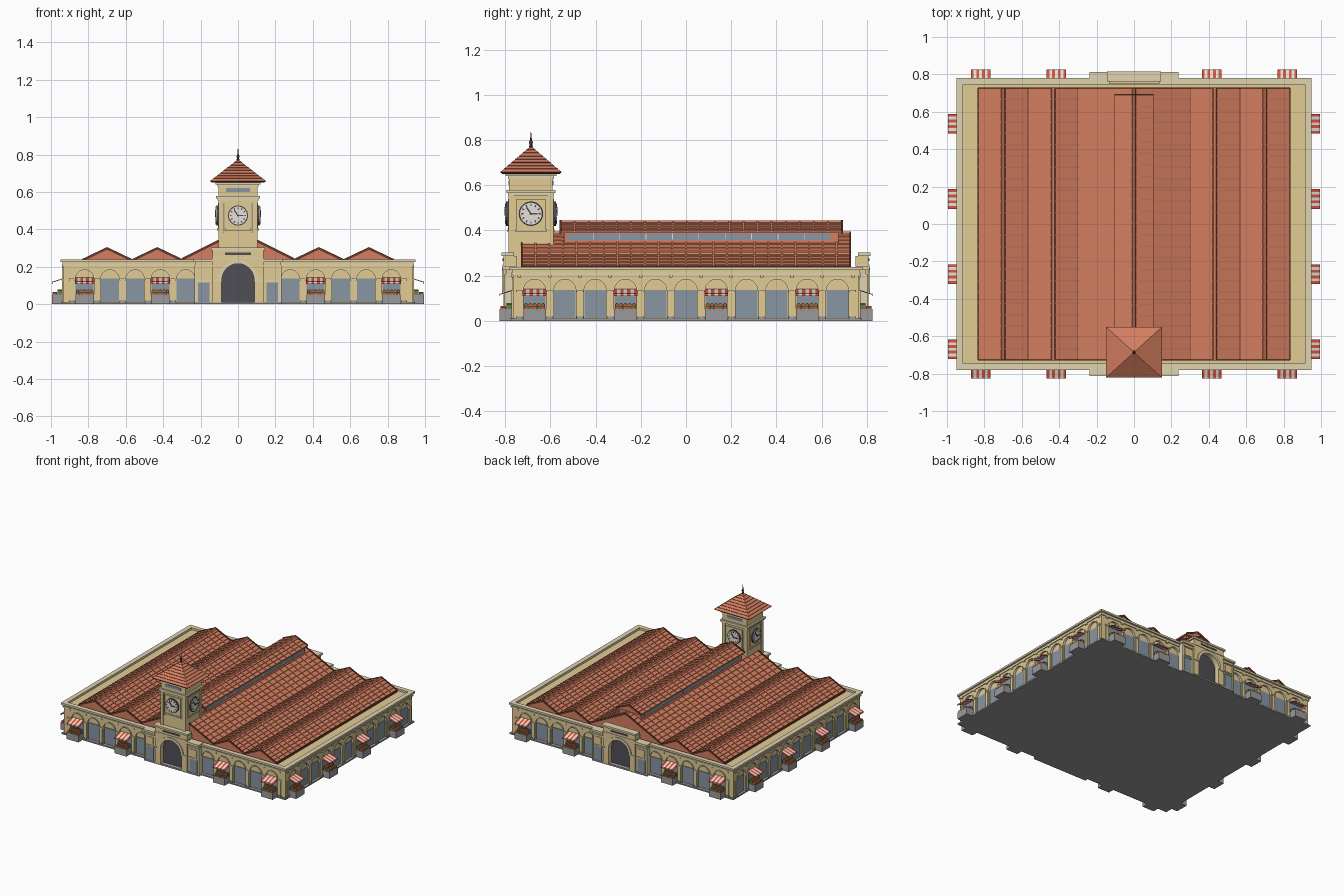
import bpy, bmesh, math
from mathutils import Matrix, Vector

if "Cube" in bpy.data.objects:
    bpy.data.objects.remove(bpy.data.objects["Cube"])


def material(name, rgb):
    m = bpy.data.materials.new(name)
    m.diffuse_color = [((c / 255 + 0.055) / 1.055) ** 2.4 for c in rgb] + [1]
    m.use_nodes = True
    m.node_tree.nodes["Principled BSDF"].inputs["Base Color"].default_value = m.diffuse_color
    return m


MATS = {n: material(n, c) for n, c in {
    "sand": (226, 204, 148), "pale_stone": (224, 212, 176), "terracotta": (212, 126, 96),
    "dark_brown": (104, 58, 44), "glass": (136, 150, 164), "charcoal": (78, 78, 86),
    "red": (216, 84, 66), "white": (242, 236, 224), "green": (100, 128, 62),
    "grey_stone": (154, 154, 156)}.items()}
PARTS = {}
I = Matrix.Identity(4)


def part(name, mat):
    return PARTS.setdefault(name, (bmesh.new(), mat))[0]


def prism(bm, pts, y0, y1, M=I):
    """Extrude an (x, z) outline from y0 to y1."""
    a = [bm.verts.new(M @ Vector((x, y0, z))) for x, z in pts]
    b = [bm.verts.new(M @ Vector((x, y1, z))) for x, z in pts]
    bm.faces.new(a)
    bm.faces.new(b[::-1])
    for i in range(len(a)):
        j = (i + 1) % len(a)
        bm.faces.new((a[i], b[i], b[j], a[j]))


def box(bm, x0, x1, y0, y1, z0, z1, M=I):
    prism(bm, [(x0, z0), (x1, z0), (x1, z1), (x0, z1)], y0, y1, M)


def frustum(bm, cy, a, z0, b, z1):
    lo, hi = [[bm.verts.new((sx * h[0], cy + sy * h[1], z)) for sx, sy in
               ((-1, -1), (1, -1), (1, 1), (-1, 1))] for h, z in ((a, z0), (b, z1))]
    bm.faces.new(lo)
    bm.faces.new(hi)
    for i in range(4):
        j = (i + 1) % 4
        bm.faces.new((lo[i], lo[j], hi[j], hi[i]))


def arc(u, z, r, n=14):
    return [(u - r * math.cos(math.pi * i / n), z + r * math.sin(math.pi * i / n))
            for i in range(n + 1)]


def arch_frame(bm, u, half, r, spring, top, y0, y1, M):
    prism(bm, [(u - half, 0.01), (u - r, 0.01)] + arc(u, spring, r) +
          [(u + r, 0.01), (u + half, 0.01), (u + half, top), (u - half, top)], y0, y1, M)


def arch_ring(bm, u, r0, r1, spring, y0, y1, M):
    prism(bm, arc(u, spring, r1) + arc(u, spring, r0)[::-1], y0, y1, M)


def turn(deg):
    return Matrix.Rotation(math.radians(deg), 4, 'Z')


# ground slab, plinth, wall core and flat deck
box(part("floor_slab", "grey_stone"), -0.945, 0.945, -0.778, 0.778, 0, 0.01)
box(part("wall_core", "sand"), -0.922, 0.922, -0.752, 0.752, 0.01, 0.222)


def stall(u, D, M):
    # nearly flat striped awning with valance
    k = 0.32
    S = M @ Matrix(((1, 0, 0, 0), (0, 1, 0, 0), (0, k, 1, k * D), (0, 0, 0, 1)))
    for i in range(7):
        x0 = u - 0.0525 + i * 0.015
        bm = part("awning_red_stripes", "red") if i % 2 == 0 else part("awning_white_stripes", "white")
        box(bm, x0, x0 + 0.015, -D - 0.058, -D + 0.01, 0.134, 0.138, S)
        box(bm, x0, x0 + 0.015, -D - 0.06, -D - 0.057, 0.109, 0.12, M)
    # counter with rows of produce crates
    box(part("stall_counter", "grey_stone"), u - 0.05, u + 0.05, -D - 0.06, -D, 0, 0.052, M)
    for i in range(5):
        for j in range(2):
            n = "green" if (i + j) % 2 else "red"
            x, y, z = u - 0.047 + i * 0.019, -D - 0.056 + j * 0.026, 0.06 + j * 0.012
            prism(part("produce_" + n, n), [(x, 0.05), (x + 0.018, 0.05), (x + 0.018, z),
                  (x + 0.013, z + 0.006), (x + 0.005, z + 0.006), (x, z)], y, y + 0.024, M)


def facade(deg, D, half, bays, pitch, stalls):
    M = turn(deg)
    for u in bays:
        arch_frame(part("arcade", "sand"), u, pitch / 2, 0.05, 0.135, 0.21, -D, -D + 0.016, M)
        arch_ring(part("arch_mouldings", "pale_stone"), u, 0.049, 0.056, 0.135, -D - 0.005, -D + 0.01, M)
        box(part("shop_windows", "glass"), u - 0.048, u + 0.048, -D + 0.008, -D + 0.015, 0.012, 0.136, M)
        for e in (-1, 1):
            x = u + e * pitch / 2
            box(part("pilasters", "sand"), x - 0.011, x + 0.011, -D - 0.006, -D + 0.01, 0.018, 0.13, M)
            box(part("pilaster_capitals", "pale_stone"), x - 0.016, x + 0.016, -D - 0.009, -D + 0.01, 0.127, 0.137, M)
            box(part("pilaster_feet", "grey_stone"), x - 0.015, x + 0.015, -D - 0.009, -D + 0.01, 0.005, 0.02, M)
            box(part("cornice_brackets", "sand"), x - 0.008, x + 0.008, -D - 0.007, -D + 0.01, 0.192, 0.206, M)
        if any(abs(u - s) < 0.01 for s in stalls):
            stall(u, D, M)
    # corner piers
    for e in (-1, 1):
        a, b = sorted((e * (max(bays) + pitch / 2), e * half))
        box(part("corner_piers", "sand"), a, b, -D, -D + 0.03, 0.01, 0.21, M)
    # cornice mouldings and parapet rim
    box(part("cornice", "pale_stone"), -half - 0.006, half + 0.006, -D - 0.006, -D + 0.03, 0.203, 0.214, M)
    box(part("cornice", "pale_stone"), -half - 0.015, half + 0.015, -D - 0.015, -D + 0.02, 0.224, 0.238, M)
    box(part("parapet", "sand"), -half - 0.002, half + 0.002, -D - 0.002, -D + 0.02, 0.214, 0.224, M)


front_bays = [s * (0.28 + 0.135 * i) for s in (-1, 1) for i in range(5)]
side_bays = [0.134 * (i - 5) for i in range(11)]
side_stalls = [-0.67, -0.268, 0.134, 0.536]
for deg in (0, 180):
    facade(deg, 0.765, 0.935, front_bays, 0.135, [-0.82, -0.415, 0.415, 0.82])
facade(90, 0.935, 0.765, side_bays, 0.134, side_stalls)
facade(270, 0.935, 0.765, side_bays, 0.134, [-s for s in side_stalls])


# entrance portals, front and back
for deg in (0, 180):
    M = turn(deg)
    box(part("portal_doors", "charcoal"), -0.1, 0.1, -0.772, -0.765, 0.01, 0.225, M)
    arch_frame(part("portal", "sand"), 0, 0.135, 0.088, 0.13, 0.288, -0.808, -0.75, M)
    arch_ring(part("portal_arch", "pale_stone"), 0, 0.086, 0.106, 0.13, -0.815, -0.80, M)
    box(part("portal_cornice", "pale_stone"), -0.145, 0.145, -0.816, -0.762, 0.288, 0.302, M)
    box(part("portal_cornice", "pale_stone"), -0.138, 0.138, -0.812, -0.762, 0.243, 0.25, M)
    box(part("portal_sign_panel", "charcoal"), -0.07, 0.07, -0.811, -0.806, 0.264, 0.276, M)
    box(part("portal_step", "grey_stone"), -0.233, 0.233, -0.803, -0.76, 0, 0.012, M)
    for e in (-1, 1):
        def wing(name, mat, a, b, y0, y1, z0, z1):
            a, b = sorted((e * a, e * b))
            box(part(name, mat), a, b, y0, y1, z0, z1, M)
        wing("portal_wings", "sand", 0.135, 0.23, -0.797, -0.75, 0.01, 0.226)
        wing("wing_cornice", "pale_stone", 0.135, 0.237, -0.812, -0.75, 0.226, 0.242)
        wing("wing_cornice", "pale_stone", 0.135, 0.233, -0.804, -0.75, 0.2, 0.208)
        wing("wing_doors", "glass", 0.153, 0.214, -0.801, -0.79, 0.012, 0.116)
        wing("wing_lintels", "pale_stone", 0.148, 0.219, -0.804, -0.79, 0.118, 0.128)
        wing("wing_panels", "sand", 0.156, 0.211, -0.801, -0.79, 0.138, 0.19)
        wing("wing_pilasters", "pale_stone", 0.221, 0.233, -0.803, -0.77, 0.01, 0.2)
        wing("portal_imposts", "pale_stone", 0.086, 0.137, -0.813, -0.8, 0.122, 0.132)


def gable_roof(name, x0, x1, z0, xr, zr, y0, y1, n, base):
    """Closed gable with stepped tile courses, ribs, ridge cap and dark verges."""
    bm, ribs, trim = part(name, "terracotta"), part("tile_ribs", "terracotta"), part("roof_trim", "dark_brown")
    halves = []
    for x in (x0, x1):
        pts = []
        for i in range(n):
            for t, lift in ((i / n, 0.004), ((i + 1) / n, 0)):
                pts.append((x + (xr - x) * t, z0 + (zr - z0) * t + lift))
        halves.append(pts)
    prism(bm, [(x0, base)] + halves[0] + halves[1][-2::-1] + [(x1, base)], y0, y1)
    m = int((y1 - y0) / 0.06)
    for x in (x0, x1):
        slope = [(x, z0), (xr, zr), (xr, zr + 0.006), (x, z0 + 0.006)]
        for i in range(1, m):
            y = y0 + (y1 - y0) * i / m
            prism(ribs, slope, y - 0.004, y + 0.004)
        band = [(x, z0 - 0.006), (xr, zr - 0.006), (xr, zr + 0.008), (x, z0 + 0.008)]
        for y in (y0, y1):
            prism(trim, band, y - 0.004, y + 0.004)
    prism(part("ridge_caps", "terracotta"), [(xr - 0.012, zr - 0.004), (xr + 0.012, zr - 0.004),
          (xr + 0.006, zr + 0.007), (xr - 0.006, zr + 0.007)], y0, y1)


# hall roofs: two small gables each side and a tall middle one with a lantern
for s in (-1, 1):
    for xr in (0.70, 0.432):
        gable_roof("side_hall_roof", s * xr - 0.134, s * xr + 0.134, 0.233, s * xr, 0.297, -0.727, 0.727, 5, 0.215)
    for xv in (0.566, 0.299, 0.833):
        box(part("valley_gutters", "dark_brown"), s * xv - 0.003, s * xv + 0.003, -0.727, 0.727, 0.22, 0.24)
gable_roof("main_hall_roof", -0.3, 0.3, 0.238, 0, 0.388, -0.727, 0.727, 9, 0.215)
box(part("lantern_walls", "terracotta"), -0.092, 0.092, -0.54, 0.675, 0.32, 0.394)
gable_roof("lantern_roof", -0.105, 0.105, 0.393, 0, 0.438, -0.555, 0.69, 4, 0.388)
for s in (-1, 1):
    for i in range(10):
        y = -0.525 + i * 0.1167
        a, b = sorted((s * 0.09, s * 0.097))
        box(part("lantern_windows", "glass"), a, b, y, y + 0.113, 0.358, 0.386)
        if i:
            box(part("lantern_mullions", "white"), a, b, y - 0.0035, y, 0.36, 0.386)

# clock tower shaft, belfry and cornices
CY = -0.686
frustum(part("tower_shaft", "sand"), CY, (0.1, 0.094), 0.22, (0.1, 0.094), 0.575)
frustum(part("tower_belfry", "sand"), CY, (0.104, 0.096), 0.575, (0.104, 0.096), 0.64)
for z0, z1, g in ((0.555, 0.565, 0.006), (0.565, 0.578, 0.013), (0.628, 0.64, 0.006), (0.64, 0.655, 0.016)):
    frustum(part("tower_cornices", "pale_stone"), CY, (0.104 + g, 0.096 + g), z0, (0.104 + g, 0.096 + g), z1)
for deg in (0, 90, 180, 270):
    M = Matrix.Translation((0, CY, 0)) @ turn(deg)
    d, w = (0.094, 0.1) if deg % 180 == 0 else (0.1, 0.094)
    for e in (-1, 1):
        a, b = sorted((e * (w - 0.018), e * (w + 0.005)))
        box(part("tower_pilasters", "sand"), a, b, -d - 0.005, -d + 0.01, 0.3, 0.556, M)
        c = e * (w - 0.024)
        if deg % 180 == 0:
            box(part("tower_slots", "grey_stone"), c - 0.004, c + 0.004, -d - 0.003, -d, 0.38, 0.54, M)
    box(part("clock_panels", "sand"), -0.065, 0.065, -d - 0.008, -d, 0.405, 0.54, M)
    box(part("clock_sills", "pale_stone"), -0.07, 0.07, -d - 0.012, -d, 0.395, 0.405, M)
    # clock: dark rim, pale dial, hour marks and hands
    for name, mat, r, t in (("clock_rim", "charcoal", 0.054, 0.016), ("clock_dial", "white", 0.048, 0.019)):
        ring = [(r * math.cos(math.tau * i / 28), 0.474 + r * math.sin(math.tau * i / 28)) for i in range(28)]
        prism(part(name, mat), ring, -d - t, -d, M)
    C = M @ Matrix.Translation((0, 0, 0.474))
    for i in range(12):
        box(part("clock_marks", "charcoal"), -0.003, 0.003, -d - 0.021, -d - 0.018, 0.034, 0.044,
            C @ Matrix.Rotation(math.tau * i / 12, 4, 'Y'))
    for ang, l in ((-35, 0.034), (90, 0.029)):
        box(part("clock_hands", "charcoal"), -0.0035, 0.0035, -d - 0.023, -d - 0.018, -0.006, l,
            C @ Matrix.Rotation(math.radians(ang), 4, 'Y'))
    if deg % 180 == 0:
        box(part("belfry_louvres", "glass"), -0.065, 0.065, -d - 0.006, -d, 0.6, 0.62, M)

# tower roof in stepped courses with dark hems
N = 8
frustum(part("tower_eaves", "dark_brown"), CY, (0.14, 0.127), 0.65, (0.147, 0.133), 0.656)
for i in range(N):
    f0, f1 = 1 - i / N, 1 - (i + 1) / N
    z0, z1 = 0.656 + 0.114 * i / N, 0.656 + 0.114 * (i + 1) / N
    a, b = (0.147 * f0 + 0.003, 0.133 * f0 + 0.003), (0.147 * f1 + 0.001, 0.133 * f1 + 0.001)
    frustum(part("tower_roof_hems", "dark_brown"), CY, a, z0, a, z0 + 0.003)
    frustum(part("tower_roof_tiles", "terracotta"), CY, a, z0 + 0.003, b, z1 + 0.002)
bm = part("finial", "dark_brown")
for r0, r1, z0, z1 in ((0.009, 0.005, 0.765, 0.79), (0.005, 0.001, 0.79, 0.835)):
    bmesh.ops.create_cone(bm, cap_ends=True, segments=10, radius1=r0, radius2=r1, depth=z1 - z0,
                          matrix=Matrix.Translation((0, CY, (z0 + z1) / 2)))
bmesh.ops.create_uvsphere(bm, u_segments=10, v_segments=6, radius=0.009, matrix=Matrix.Translation((0, CY, 0.79)))

# turn every collected part into an object
for name, (bm, mat) in PARTS.items():
    bmesh.ops.recalc_face_normals(bm, faces=bm.faces)
    me = bpy.data.meshes.new(name)
    bm.to_mesh(me)
    bm.free()
    me.materials.append(MATS[mat])
    bpy.context.collection.objects.link(bpy.data.objects.new(name, me))
